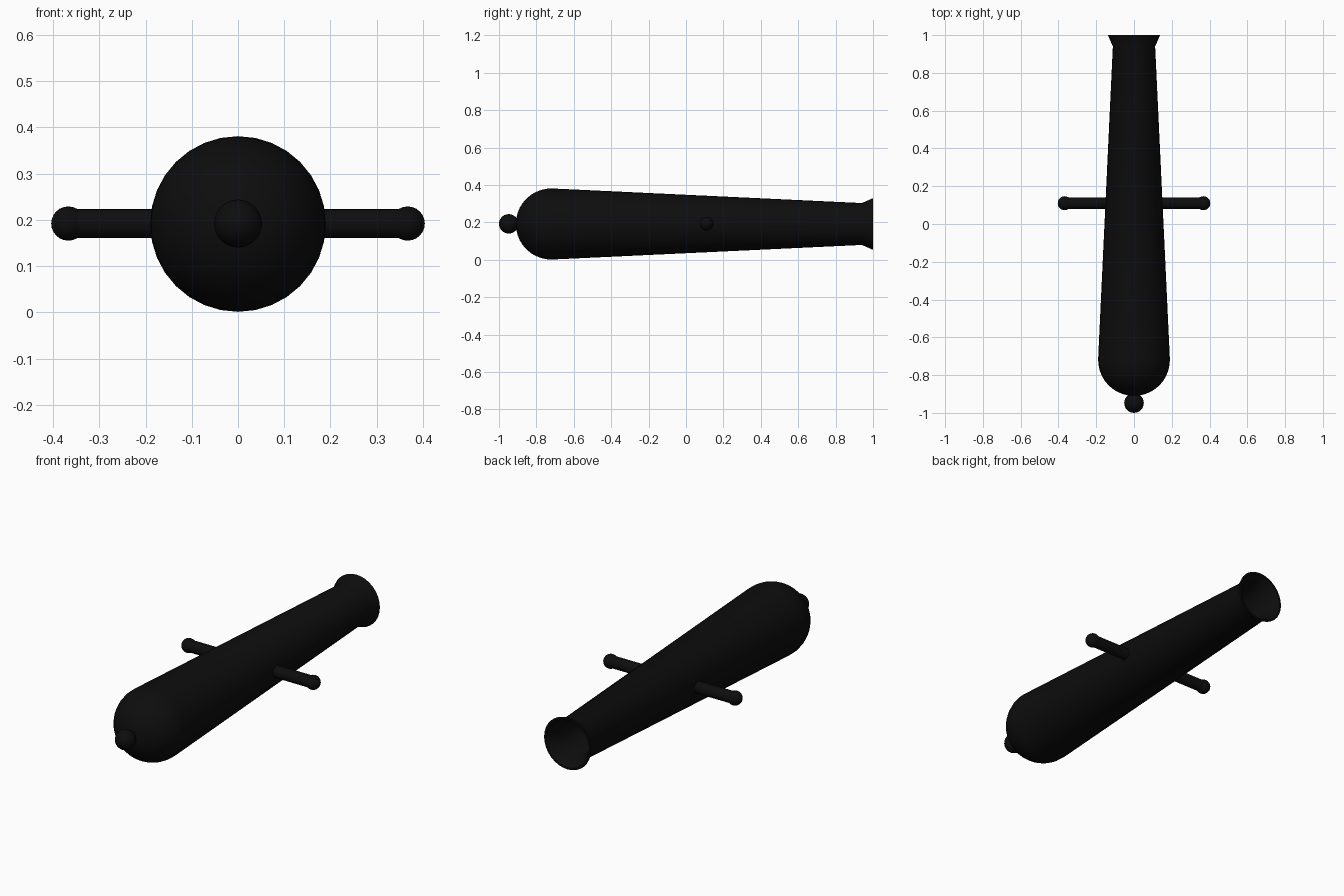
import bpy, math
from mathutils import Matrix, Vector

if "Cube" in bpy.data.objects:
    bpy.data.objects.remove(bpy.data.objects["Cube"])

AXIS_Z = 0.191      # height of the barrel axis
TRUNNION_Y = 0.11

iron = bpy.data.materials.new("black_iron")
iron.diffuse_color = (0.004, 0.004, 0.004, 1)
iron.use_nodes = True
iron.node_tree.nodes["Principled BSDF"].inputs["Base Color"].default_value = iron.diffuse_color


def lathe(name, profile, origin, axis, segments):
    """Revolve (radius, distance) points around an axis; zero radius closes an end."""
    rot = Vector((0, 0, 1)).rotation_difference(Vector(axis)).to_matrix().to_4x4()
    mat = Matrix.Translation(origin) @ rot
    verts, rings, faces = [], [], []
    for r, d in profile:
        n = 1 if r < 1e-5 else segments
        rings.append([len(verts) + i for i in range(n)])
        for i in range(n):
            a = 2 * math.pi * i / segments
            verts.append(mat @ Vector((r * math.cos(a), r * math.sin(a), d)))
    for a, b in zip(rings, rings[1:]):
        for i in range(segments):
            j = (i + 1) % segments
            quad = [a[i % len(a)], a[j % len(a)], b[j % len(b)], b[i % len(b)]]
            faces.append(list(dict.fromkeys(quad)))
    mesh = bpy.data.meshes.new(name)
    mesh.from_pydata(verts, [], faces)
    mesh.materials.append(iron)
    obj = bpy.data.objects.new(name, mesh)
    bpy.context.collection.objects.link(obj)
    bpy.context.view_layer.objects.active = obj
    obj.select_set(True)
    bpy.ops.object.shade_smooth_by_angle(angle=math.radians(35))
    obj.select_set(False)
    return obj


def arc(radius, centre, start, end, steps):
    """Profile points along a circle; angles in degrees from the near pole."""
    pts = []
    for i in range(steps + 1):
        t = math.radians(start + (end - start) * i / steps)
        pts.append((radius * math.sin(t), centre - radius * math.cos(t)))
    return pts


# Barrel: rounded breech, tapered tube, flared lip and hollow bore
barrel = arc(0.19, -0.72, 0, 92, 10)
barrel += [(0.112, 0.94), (0.138, 1.0), (0.128, 1.0), (0.09, 0.93), (0.09, 0.6), (0, 0.6)]
lathe("barrel", barrel, (0, 0, AXIS_Z), (0, 1, 0), 32)

# Round knob behind the breech
lathe("breech_knob", arc(0.052, 0, 0, 180, 12), (0, -0.948, AXIS_Z + 0.001), (0, 1, 0), 24)

# Side pins with ball ends
for side, label in ((-1, "left"), (1, "right")):
    origin = (0, TRUNNION_Y, AXIS_Z + 0.001)
    lathe(label + "_trunnion", [(0, 0.1), (0.031, 0.1), (0.031, 0.367), (0, 0.367)],
          origin, (side, 0, 0), 24)
    lathe(label + "_trunnion_ball", arc(0.037, 0.367, 0, 180, 12), origin, (side, 0, 0), 24)
